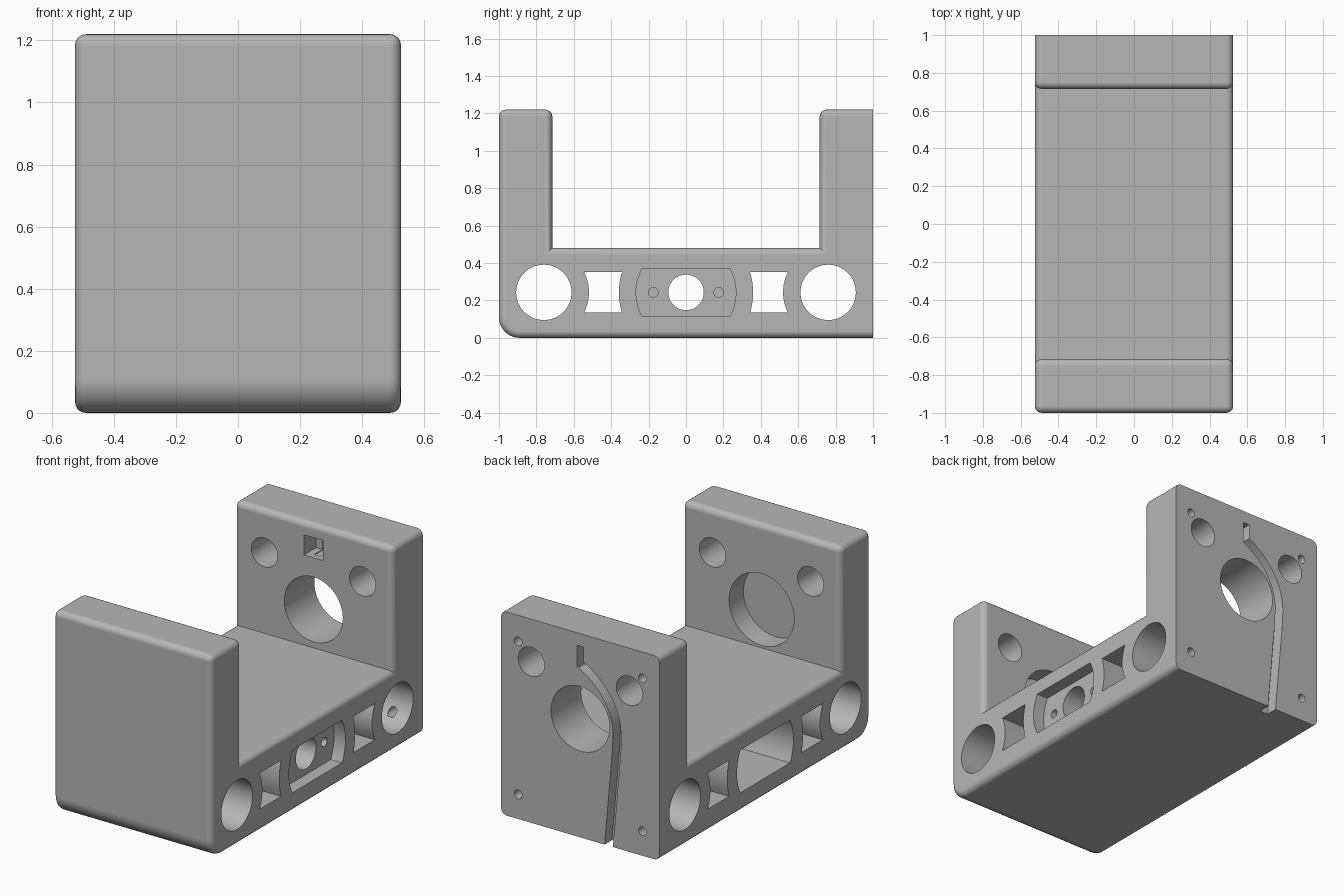
import bpy
import bmesh
from math import radians, cos, sin, pi, sqrt, atan2
from mathutils import Vector

cube = bpy.data.objects.get("Cube")
if cube:
    bpy.data.objects.remove(cube, do_unlink=True)

W = 0.525          # half width
H = 1.22           # wall height
FLOOR = 0.48       # top of the base
INNER = 0.715      # inner face of the walls
MID = 0.243        # height of the side holes
BORE = 0.71        # height of the main bore

grey = bpy.data.materials.new("plain_grey")
grey.use_nodes = True
grey.diffuse_color = (0.47, 0.47, 0.47, 1)
grey.node_tree.nodes["Principled BSDF"].inputs["Base Color"].default_value = (0.47, 0.47, 0.47, 1)


def prism(name, pts, axis, lo, hi):
    """Extrude a 2D outline along x (points are y, z) or y (points are x, z)."""
    bm = bmesh.new()

    def place(p, d):
        return (d, p[0], p[1]) if axis == "x" else (p[0], d, p[1])
    face = bm.faces.new([bm.verts.new(place(p, lo)) for p in pts])
    res = bmesh.ops.extrude_face_region(bm, geom=[face])
    shift = Vector(place((0, 0), hi - lo))
    for v in res["geom"]:
        if isinstance(v, bmesh.types.BMVert):
            v.co += shift
    bmesh.ops.recalc_face_normals(bm, faces=bm.faces)
    mesh = bpy.data.meshes.new(name)
    bm.to_mesh(mesh)
    bm.free()
    mesh.materials.append(grey)
    obj = bpy.data.objects.new(name, mesh)
    bpy.context.collection.objects.link(obj)
    return obj


def circle(a, b, r, n=56):
    return [(a + r * cos(2 * pi * i / n), b + r * sin(2 * pi * i / n)) for i in range(n)]


def arc(a, r, half, flip=1, n=10):
    """Arc about (a, MID) from -half to +half height, on the + or - side."""
    t = atan2(half, sqrt(r * r - half * half))
    return [(a + flip * r * cos(t * (2 * i / n - 1)), MID + r * sin(t * (2 * i / n - 1)))
            for i in range(n + 1)]


def ribbon(path, width):
    """Outline of constant width around a 2D path."""
    p = [Vector(q) for q in path]
    left, right = [], []
    for i, q in enumerate(p):
        d = (p[min(i + 1, len(p) - 1)] - p[max(i - 1, 0)]).normalized()
        n = Vector((-d.y, d.x)) * width / 2
        left.append(q + n)
        right.append(q - n)
    return left + right[::-1]


# Bracket body: U-shaped profile
body = prism("bracket_body", [(-1, 0), (1, 0), (1, H), (INNER, H), (INNER, FLOOR),
                              (-INNER, FLOOR), (-INNER, H), (-1, H)], "x", -W, W)
bm = bmesh.new()
bm.from_mesh(body.data)


def on(e, i, value):
    return all(abs(v.co[i] - value) < 1e-4 for v in e.verts)


# Large round at the front bottom edge, then small rounds except on the back face
edge = [e for e in bm.edges if on(e, 1, -1) and on(e, 2, 0)]
bmesh.ops.bevel(bm, geom=edge, offset=0.11, segments=10, profile=0.5, affect="EDGES")
rounded = []
for e in bm.edges:
    inside_corner = on(e, 2, FLOOR) and (on(e, 1, INNER) or on(e, 1, -INNER))
    if e.calc_face_angle(0) > radians(30) and not on(e, 1, 1) and not inside_corner:
        rounded.append(e)
bmesh.ops.bevel(bm, geom=rounded, offset=0.036, segments=5, profile=0.5, affect="EDGES")
bm.to_mesh(body.data)
bm.free()

cutters = []


def cut(name, pts, axis, lo, hi):
    cutters.append(prism(name, pts, axis, lo, hi))


# Side openings through the base
for s in (-1, 1):
    cut("side_bore", circle(s * 0.76, MID, 0.148), "x", -0.7, 0.7)
    window = arc(s * 0.76, 0.241, 0.108, -s) + arc(0, 0.359, 0.108, s)[::-1]
    cut("side_window", window, "x", -0.7, 0.7)
    cut("plate_screw_hole", circle(s * 0.175, MID, 0.026, 20), "x", 0.37, 0.6)
pocket = arc(0, 0.267, 0.128, 1) + arc(0, 0.267, 0.128, -1)[::-1]
cut("shallow_pocket", pocket, "x", 0.45, 0.7)
cut("deep_pocket", pocket, "x", -0.7, 0.32)
cut("plate_bore", circle(0, MID, 0.095), "x", 0.2, 0.6)

# Wall holes
cut("back_bore", circle(0, BORE, 0.194), "y", 0.6, 1.1)
cut("front_bore", circle(0, BORE, 0.215), "y", -0.85, -0.6)
for s in (-1, 1):
    cut("back_rod_hole", circle(s * 0.325, 0.965, 0.087, 40), "y", 0.6, 1.1)
    cut("front_rod_hole", circle(s * 0.325, 0.965, 0.087, 40), "y", -0.92, -0.6)
    for z in (0.147, 1.063):
        cut("back_screw_hole", circle(s * 0.412, z, 0.026, 20), "y", 0.85, 1.1)


def rect(w, z0, z1):
    return [(-w, z0), (w, z0), (w, z1), (-w, z1)]


# Sensor pocket, its slot and the cable groove down the back
cut("sensor_pocket", rect(0.063, 1.02, 1.14), "y", 0.6, 0.83)
cut("sensor_slot", rect(0.021, 1.015, 1.145), "y", 0.75, 1.1)
groove = [(0, 1.035), (-0.045, 1.01), (-0.1, 0.97), (-0.15, 0.92), (-0.19, 0.865),
          (-0.22, 0.805), (-0.238, 0.74), (-0.244, 0.68), (-0.24, 0.58), (-0.184, -0.05)]
cut("cable_groove", ribbon(groove, 0.055), "y", 0.93, 1.1)

# Carve the body and drop the cutters
bpy.context.view_layer.objects.active = body
body.select_set(True)
for c in cutters:
    mod = body.modifiers.new(c.name, "BOOLEAN")
    mod.operation = "DIFFERENCE"
    mod.solver = "EXACT"
    mod.object = c
    bpy.ops.object.modifier_apply(modifier=mod.name)
    bpy.data.objects.remove(c, do_unlink=True)

# Smooth rounds with crisp flat faces
bpy.ops.object.shade_smooth_by_angle(angle=radians(30))
normals = body.modifiers.new("flat_face_normals", "WEIGHTED_NORMAL")
normals.keep_sharp = True
normals.weight = 100
